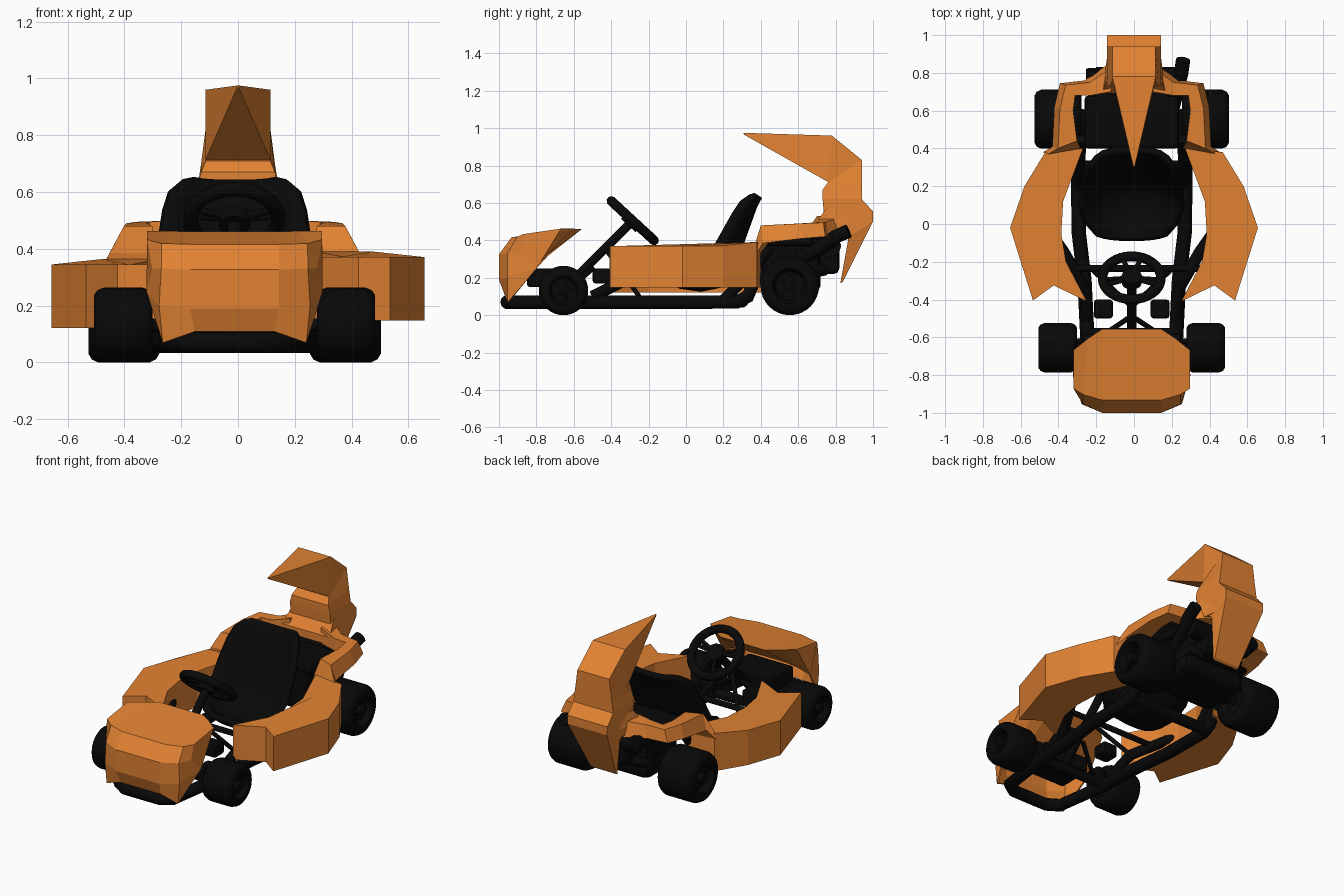
import bpy, bmesh, math
from mathutils import Vector

if "Cube" in bpy.data.objects:
    bpy.data.objects.remove(bpy.data.objects["Cube"])

CX = -0.012  # symmetry plane of the kart


def material(name, col):
    m = bpy.data.materials.new(name)
    m.diffuse_color = (*col, 1)
    m.use_nodes = True
    m.node_tree.nodes["Principled BSDF"].inputs["Base Color"].default_value = m.diffuse_color
    return m


ORANGE = material("orange", (0.76, 0.225, 0.033))
BLACK = material("black", (0.0025, 0.0025, 0.0025))


def add(name, data, mat):
    ob = bpy.data.objects.new(name, data)
    bpy.context.collection.objects.link(ob)
    data.materials.append(mat)
    return ob


def build(name, verts, faces, mat, smooth=None, thick=0, bevel=0):
    me = bpy.data.meshes.new(name)
    bm = bmesh.new()
    vs = [bm.verts.new(v) for v in verts]
    for f in faces:
        bm.faces.new([vs[i] for i in f])
    bmesh.ops.remove_doubles(bm, verts=bm.verts, dist=1e-4)
    bmesh.ops.recalc_face_normals(bm, faces=bm.faces)
    bm.to_mesh(me)
    bm.free()
    ob = add(name, me, mat)
    if thick:
        m = ob.modifiers.new("thickness", "SOLIDIFY")
        m.thickness, m.offset = thick, 0
    if bevel:
        m = ob.modifiers.new("bevel", "BEVEL")
        m.width, m.segments = bevel, 2
    if smooth:
        bpy.ops.object.select_all(action="DESELECT")
        ob.select_set(True)
        bpy.context.view_layer.objects.active = ob
        bpy.ops.object.shade_smooth_by_angle(angle=math.radians(smooth))
    return ob


def loft(name, rings, mat, closed=True, caps=True, **kw):
    n = len(rings[0])
    verts = [p for r in rings for p in r]
    faces = []
    for i in range(len(rings) - 1):
        for j in range(n if closed else n - 1):
            k = (j + 1) % n
            faces.append((i * n + j, i * n + k, (i + 1) * n + k, (i + 1) * n + j))
    if closed and caps:
        faces += [tuple(range(n)), tuple(range(len(verts) - n, len(verts)))]
    return build(name, verts, faces, mat, **kw)


def tube(name, pts, r, cyclic=False):
    cu = bpy.data.curves.new(name, "CURVE")
    cu.dimensions, cu.bevel_depth, cu.bevel_resolution = "3D", r, 3
    cu.use_fill_caps = True
    sp = cu.splines.new("POLY")
    sp.points.add(len(pts) - 1)
    for p, c in zip(sp.points, pts):
        p.co = (*c, 1)
    sp.use_cyclic_u, sp.use_smooth = cyclic, True
    return add(name, cu, BLACK)


def box(name, x0, x1, y0, y1, z0, z1, mat=BLACK, bevel=0.015):
    ring = [(x0, y0), (x1, y0), (x1, y1), (x0, y1)]
    return loft(name, [[(x, y, z) for x, y in ring] for z in (z0, z1)], mat, bevel=bevel)


def lathe_x(name, cx, cy, cz, prof, n=32):
    rings = [[(cx + dx, cy + r * math.cos(math.tau * i / n), cz + r * math.sin(math.tau * i / n))
              for i in range(n)] for dx, r in prof]
    return loft(name, rings, BLACK, smooth=40)


# Wheels: tyre with dished rim, hub and five lug bosses
def wheel(label, s, x, y, r, w):
    h = w / 2
    c = CX + s * x
    prof = [(-h + .02, r * .45), (-h, r * .6), (-h, r * .8), (-h + .012, r * .93), (-h + .035, r),
            (h - .035, r), (h - .012, r * .93), (h, r * .8), (h, r * .6), (h - .02, r * .52), (h - .045, r * .48)]
    lathe_x(label + "_tyre", c, y, r, [(s * d, q) for d, q in prof])
    lathe_x(label + "_hub", c, y, r, [(s * (h - .05), r * .2), (s * (h - .005), r * .2), (s * h, r * .15)], 16)
    for i in range(5):
        a = math.tau * i / 5
        lathe_x(label + "_lug", c, y + r * .34 * math.cos(a), r + r * .34 * math.sin(a),
                [(s * (h - .05), r * .09), (s * (h - .025), r * .09)], 8)


for s, side in ((-1, "left"), (1, "right")):
    X = lambda x: CX + s * x
    wheel(side + "_front_wheel", s, .392, -.655, .132, .205)
    wheel(side + "_rear_wheel", s, .39, .555, .156, .25)

    # Claw shaped side pods
    dz = .013 * s
    claw = [(.27, .40), (.47, .38), (.58, .2), (.656, -.02), (.535, -.405), (.425, -.325),
            (.25, -.41), (.36, -.2), (.385, -.05), (.375, .12)]
    loft(side + "_claw_pod", [[(s * x, y, z + dz + (.02 if y > .3 and z > .3 else 0)) for x, y in claw]
                              for z in (.135, .358)], ORANGE)

    # Fender arm over rear wheel: inner x, outer x, inner y, outer y, low z, high z
    arm = [(.27, .47, .40, .38, .33, .385), (.29, .42, .44, .41, .385, .48), (.31, .41, .60, .62, .41, .49),
           (.30, .38, .68, .745, .42, .495), (.22, .25, .68, .76, .42, .50), (.11, .12, .70, .85, .43, .53)]
    loft(side + "_fender_arm", [[(X(a), c, lo), (X(b), d, lo), (X(b - .03), d - .01, hi), (X(a), c, hi)]
                                for a, b, c, d, lo, hi in arm], ORANGE)

    # Frame rails, bumper bar, pod bar
    tube(side + "_main_rail", [(X(0), -.955, .07), (X(.12), -.955, .07), (X(.19), -.91, .07), (X(.235), -.6, .07),
                               (X(.25), -.3, .07), (X(.28), -.05, .07), (X(.285), .27, .07),
                               (X(.285), .33, .10), (X(.285), .37, .19), (X(.24), .6, .22)], .038)
    tube(side + "_pod_bar", [(X(.235), -.5, .10), (X(.25), -.34, .18), (X(.36), -.15, .23), (X(.43), -.05, .23)], .032)
    tube(side + "_seat_stay", [(X(.285), .2, .08), (X(.275), .34, .22), (X(.27), .45, .36)], .03)
    tube(side + "_stub_axle", [(X(.17), -.655, .13), (X(.36), -.655, .132)], .025)
    tube(side + "_steering_arm", [(X(.02), -.5, .25), (X(.2), -.62, .14), (X(.3), -.62, .14)], .014)
    tube(side + "_column_stay", [(X(.2), -.25, .1), (X(.02), -.42, .34)], .013)
    box(side + "_pedal", *sorted((X(.10), X(.2))), -.5, -.4, .17, .25)
    box(side + "_kingpin", *sorted((X(.2), X(.26))), -.69, -.58, .06, .2)

# Cross members and rear axle
for nm, x, y, z, r in (("front_crossbar", .25, -.58, .08, .03), ("dash_crossbar", .37, -.235, .22, .018),
                       ("seat_crossbar", .28, .3, .075, .035), ("rear_axle", .38, .555, .156, .028)):
    tube(nm, [(CX - x, y, z), (CX + x, y, z)], r)
box("nose_box", CX - .16, CX + .16, -.85, -.62, .15, .25)

# Nose fairing, as rows of (half width, y, z), mirrored
rows = [[(.155, -.78, .30), (.23, -.78, .29), (.305, -.80, .25)],
        [(.155, -.56, .46), (.23, -.61, .46), (.305, -.67, .46)],
        [(.155, -.93, .412), (.255, -.90, .415), (.305, -.87, .43)],
        [(.155, -.995, .325), (.255, -.95, .33), (.285, -.87, .33)],
        [(.155, -.995, .19), (.262, -.95, .20), (.305, -.80, .25)],
        [(.14, -.965, .11), (.25, -.95, .07), (.305, -.80, .25)]]
full = [[(CX - x, y, z) for x, y, z in reversed(r)] + [(CX + x, y, z) for x, y, z in r] for r in rows]
verts = [p for r in full for p in r]
faces = [(i * 6 + j, i * 6 + j + 1, i * 6 + j + 7, i * 6 + j + 6) for i in range(4) for j in range(5)]
faces += [(24 + j, 25 + j, 31 + j, 30 + j) for j in range(1, 4)]
faces += [(24, 25, 31), (29, 28, 34), (0, 6, 12, 18), (5, 11, 17, 23)]
build("nose_fairing", verts, faces, ORANGE, thick=.01)

# Stinger tail: inner y, z, outer y, z, half width
tail = [(.825, .17, .84, .18, .09), (.87, .42, 1.0, .50, .14), (.74, .50, 1.0, .555, .142),
        (.73, .625, .94, .62, .142), (.73, .67, .94, .70, .13), (.76, .71, .94, .83, .113),
        (.76, .712, .78, .96, .115), (.31, .965, .305, .975, .004)]
loft("stinger_tail", [[(-w, a, b), (w, a, b), (w, c, d), (-w, c, d)] for a, b, c, d, w in tail], ORANGE)
# Collar joining tail and fender arms
loft("tail_collar", [[(-w, y0, z), (w, y0, z), (w - .03, y1, z), (.03 - w, y1, z)]
                     for w, y0, y1, z in ((.17, .69, .9, .44), (.17, .69, .9, .49), (.15, .75, .9, .57))], ORANGE)

# Bucket seat: centre profile (y, z, half width, side wrap)
seat = [(-.08, .20, .18, .03), (-.03, .155, .24, .10), (.08, .14, .265, .15), (.18, .16, .27, .17),
        (.25, .25, .265, .14), (.30, .40, .26, .11), (.34, .51, .245, .09), (.365, .58, .225, .07),
        (.385, .62, .19, .04), (.395, .635, .15, .02)]
ring = []
for i, (y, z, w, k) in enumerate(seat):
    a, b = seat[max(i - 1, 0)], seat[min(i + 1, len(seat) - 1)]
    t = Vector((b[0] - a[0], b[1] - a[1])).normalized()
    ring.append([(CX + w * u, y - t.y * k * abs(u) ** 3, z + t.x * k * abs(u) ** 3)
                 for u in [j / 5 - 1 for j in range(11)]])
loft("seat", ring, BLACK, closed=False, smooth=50, thick=.03)

# Steering wheel, spokes, column
C = Vector((CX, -.285, .505))
U, V = Vector((1, 0, 0)), Vector((0, -.735, .678))
rim = lambda a, r: C + U * r * math.cos(a) + V * r * math.sin(a)
tube("steering_rim", [rim(math.tau * i / 32, .155) for i in range(32)], .026, True)
for a in (.1, math.pi - .1, .35, math.pi - .35, -1.9, -1.24):
    tube("steering_spoke", [rim(a, .02), rim(a, .15)], .013)
N = Vector((0, .678, .735))
tube("steering_hub", [C - N * .035, C + N * .015], .055)
tube("steering_column", [C, (CX, -.63, .16)], .025)

# Engine, gearbox, muffler, exhaust
box("engine_block", CX - .22, CX + .22, .40, .72, .12, .42, bevel=.04)
box("engine_cover", CX - .25, CX + .25, .40, .68, .37, .43, bevel=.02)
box("gearbox", CX - .14, CX + .14, .66, .82, .22, .42, bevel=.03)
tube("muffler", [(-.2, .77, .37), (.22, .77, .37)], .06)
tube("exhaust_pipe", [(.2, .6, .30), (.23, .72, .36), (.25, .80, .42), (.26, .87, .45)], .038)
tube("air_filter", [(-.21, .70, .38), (-.21, .82, .40)], .045)
tube("rear_bumper", [(-.22, .5, .2), (-.2, .74, .24), (.2, .74, .24), (.2, .5, .2)], .03)
